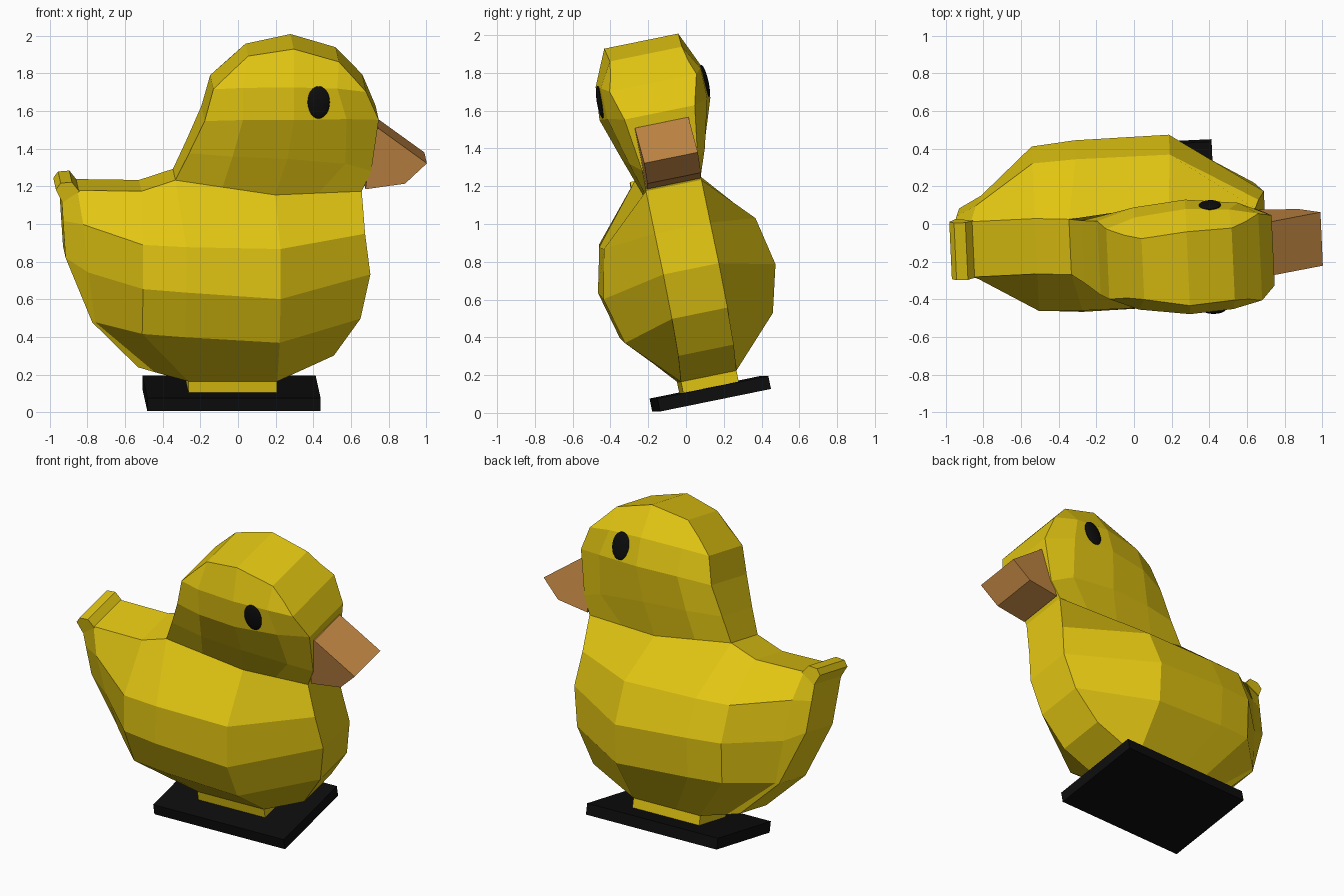
import bpy, bmesh, math
from mathutils import Matrix

if "Cube" in bpy.data.objects:
    bpy.data.objects.remove(bpy.data.objects["Cube"])

# The whole toy leans towards the front, with a slight turn
POSE = (Matrix.Translation((0, 0.137, 0.067))
        @ Matrix.Rotation(math.radians(2.6), 4, 'Z')
        @ Matrix.Rotation(math.radians(11.5), 4, 'X'))


def material(name, rgb):
    m = bpy.data.materials.new(name)
    m.diffuse_color = (*rgb, 1)
    m.use_nodes = True
    m.node_tree.nodes["Principled BSDF"].inputs["Base Color"].default_value = m.diffuse_color
    return m


yellow = material("yellow", (0.76, 0.56, 0.006))
brown = material("beak_brown", (0.56, 0.25, 0.06))
black = material("black", (0.004, 0.004, 0.004))


def finish(name, bm, mat):
    bmesh.ops.remove_doubles(bm, verts=bm.verts, dist=1e-5)
    bmesh.ops.recalc_face_normals(bm, faces=bm.faces)
    me = bpy.data.meshes.new(name)
    bm.to_mesh(me)
    bm.free()
    me.materials.append(mat)
    ob = bpy.data.objects.new(name, me)
    bpy.context.collection.objects.link(ob)
    ob.matrix_world = POSE
    return ob


def mirrored_loft(name, rows, mat):
    """Rows of (x, half width, z) form one side; mirror it and bridge the rim."""
    bm = bmesh.new()
    a = [[bm.verts.new((x, -w, z)) for x, w, z in r] for r in rows]
    b = [[bm.verts.new((x, w, z)) for x, w, z in r] for r in rows]
    n = len(rows[0])
    for s in (a, b):
        for i in range(len(rows) - 1):
            for j in range(n - 1):
                bm.faces.new((s[i][j], s[i][j + 1], s[i + 1][j + 1], s[i + 1][j]))
    for i in range(len(rows) - 1):
        for j in (0, n - 1):
            bm.faces.new((a[i][j], a[i + 1][j], b[i + 1][j], b[i][j]))
    for i in (0, len(rows) - 1):
        for j in range(n - 1):
            bm.faces.new((a[i][j], a[i][j + 1], b[i][j + 1], b[i][j]))
    return finish(name, bm, mat)


def prism(name, profile, half, mat):
    """Side profile (x, z) extruded across the width."""
    bm = bmesh.new()
    a = [bm.verts.new((x, -half, z)) for x, z in profile]
    f = bm.faces.new(a)
    ext = bmesh.ops.extrude_face_region(bm, geom=[f], use_keep_orig=True)
    for v in ext["geom"]:
        if isinstance(v, bmesh.types.BMVert):
            v.co.y = half
    return finish(name, bm, mat)


# Body: rows from belly to back, columns from tail to chest
mirrored_loft("body", [
    [(-0.54, .15, .207), (-0.45, .15, .18), (-0.27, .15, .13), (-0.1, .15, .13), (0.2, .15, .13), (0.5, .15, .27)],
    [(-0.785, .15, .45), (-0.77, .17, .455), (-0.53, .385, .435), (-0.3, .40, .42), (0.2, .40, .39), (0.64, .15, .47)],
    [(-0.93, .15, .80), (-0.81, .20, .73), (-0.53, .445, .69), (-0.3, .465, .675), (0.2, .465, .64), (0.69, .15, .71)],
    [(-0.945, .15, 1.0), (-0.84, .20, .99), (-0.53, .40, .92), (-0.3, .41, .91), (0.2, .41, .90), (0.66, .15, .93)],
    [(-0.955, .15, 1.15), (-0.87, .15, 1.165), (-0.53, .15, 1.16), (-0.35, .15, 1.22), (0.18, .15, 1.14), (0.64, .15, 1.16)],
], yellow)

# Head and neck: rows from neck to crown, columns from nape to face
mirrored_loft("head", [
    [(-0.35, .15, 1.22), (-0.1, .15, 1.182), (0.18, .15, 1.14), (0.41, .15, 1.15), (0.64, .15, 1.16)],
    [(-0.28, .17, 1.37), (-0.05, .21, 1.36), (0.24, .225, 1.35), (0.55, .205, 1.32), (0.69, .15, 1.27)],
    [(-0.2, .20, 1.55), (0, .27, 1.57), (0.27, .30, 1.575), (0.55, .27, 1.575), (0.725, .19, 1.555)],
    [(-0.155, .19, 1.72), (0, .25, 1.74), (0.27, .285, 1.75), (0.5, .27, 1.74), (0.655, .235, 1.715)],
    [(-0.06, .17, 1.81), (0.03, .165, 1.895), (0.27, .20, 1.94), (0.51, .195, 1.87), (0.585, .21, 1.79)],
], yellow)

# Lip at the tail tip, beak, neck of the stand and stand plate
prism("tail_tip", [(-0.95, 1.10), (-0.985, 1.17), (-0.96, 1.205),
                   (-0.90, 1.21), (-0.86, 1.16)], .155, yellow)
prism("beak", [(0.70, 1.50), (0.725, 1.50), (0.985, 1.31), (0.87, 1.20),
               (0.66, 1.17)], .145, brown)
prism("stand_neck", [(-0.27, .06), (0.2, .06), (0.2, .14), (-0.27, .14)], .15, yellow)
prism("base_plate", [(-0.495, 0), (0.425, 0), (0.425, .07), (-0.495, .07)], .3, black)

# Eyes
for side, label in ((-1, "front"), (1, "back")):
    bm = bmesh.new()
    bmesh.ops.create_uvsphere(
        bm, u_segments=24, v_segments=12, radius=1,
        matrix=Matrix.Translation((0.4, side * .283, 1.668))
        @ Matrix.Rotation(math.radians(side * 2), 4, 'X')
        @ Matrix.Diagonal((.06, .018, .087, 1)))
    finish("eye_" + label, bm, black)
